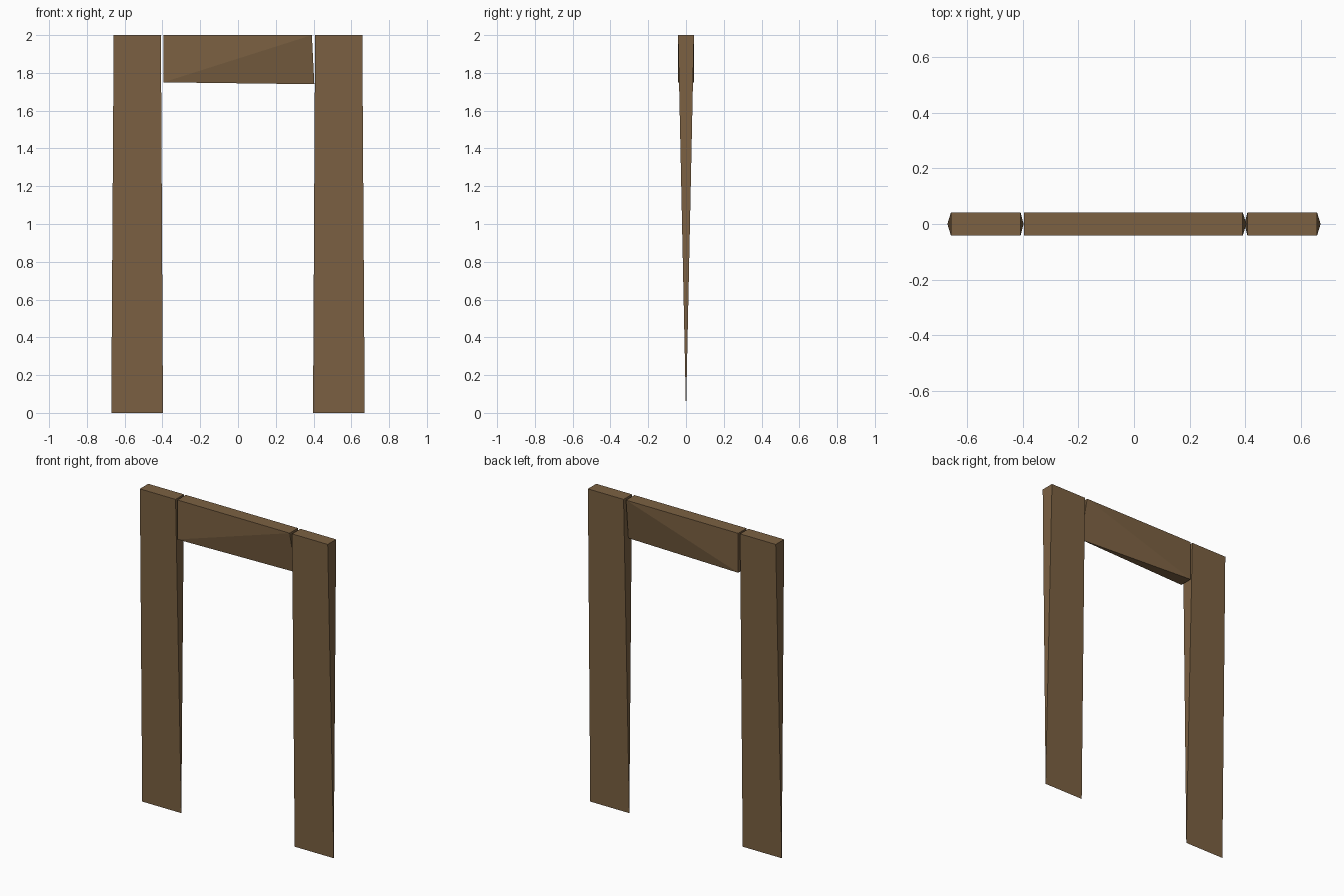
import bpy, bmesh

if "Cube" in bpy.data.objects:
    bpy.data.objects.remove(bpy.data.objects["Cube"])

wood = bpy.data.materials.new("wood")
wood.diffuse_color = (0.2, 0.12, 0.055, 1)
wood.use_nodes = True
wood.node_tree.nodes["Principled BSDF"].inputs["Base Color"].default_value = wood.diffuse_color

T = 0.042   # half thickness at the top


def solid(name, corners):
    """Convex block from (x, half_thickness, z) corners mirrored across y = 0."""
    bm = bmesh.new()
    for x, y, z in corners:
        for s in ((-1, 1) if y else (1,)):
            bm.verts.new((x, s * y, z))
    bmesh.ops.convex_hull(bm, input=bm.verts[:])
    bmesh.ops.dissolve_limit(bm, angle_limit=0.002, verts=bm.verts[:], edges=bm.edges[:])
    bmesh.ops.recalc_face_normals(bm, faces=bm.faces[:])
    mesh = bpy.data.meshes.new(name)
    bm.to_mesh(mesh)
    bm.free()
    mesh.materials.append(wood)
    obj = bpy.data.objects.new(name, mesh)
    bpy.context.collection.objects.link(obj)
    return obj


# Side posts, tapering to a knife edge at the floor
for side, name in ((-1, "left_post"), (1, "right_post")):
    solid(name, [(side * 0.408, T, 2), (side * 0.658, T, 2),
                 (side * 0.397, 0, 0), (side * 0.671, 0, 0)])

# Lintel, with its lower right corner pinched to a point
solid("lintel", [(-0.395, T, 2), (0.391, T, 2),
                 (-0.395, T, 1.75), (0.404, 0, 1.74)])
